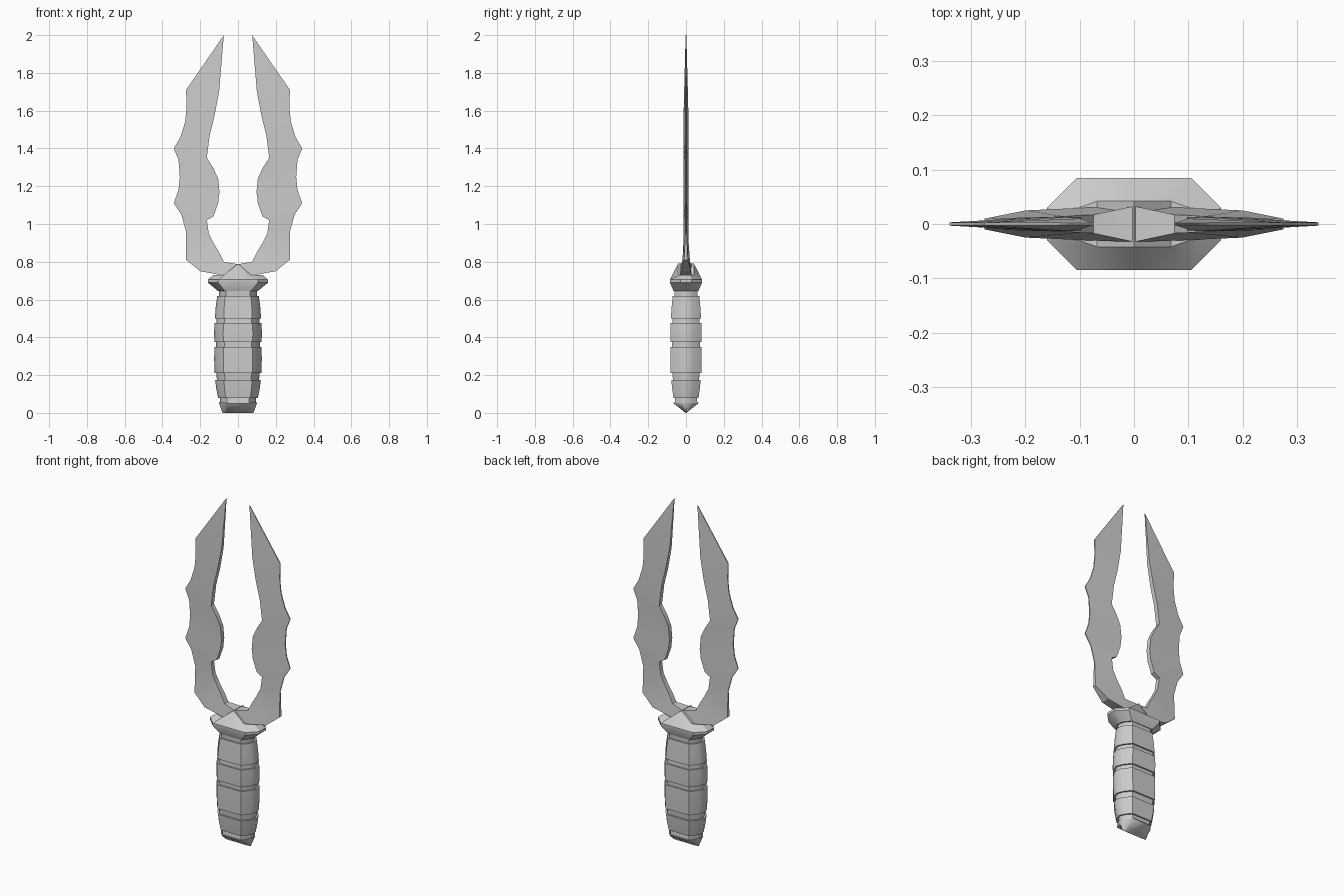
import bpy
import bmesh
import math

cube = bpy.data.objects.get("Cube")
if cube:
    bpy.data.objects.remove(cube, do_unlink=True)

# One plain grey for the whole weapon
GREY = (0.6, 0.6, 0.6, 1)
steel = bpy.data.materials.new("grey_steel")
steel.use_nodes = True
steel.diffuse_color = GREY
steel.node_tree.nodes["Principled BSDF"].inputs["Base Color"].default_value = GREY


def finish(name, bm, angle):
    """Turn a bmesh into a named, shaded object."""
    bmesh.ops.recalc_face_normals(bm, faces=bm.faces)
    mesh = bpy.data.meshes.new(name)
    bm.to_mesh(mesh)
    bm.free()
    mesh.materials.append(steel)
    obj = bpy.data.objects.new(name, mesh)
    bpy.context.collection.objects.link(obj)
    bpy.ops.object.select_all(action="DESELECT")
    obj.select_set(True)
    bpy.context.view_layer.objects.active = obj
    bpy.ops.object.shade_smooth_by_angle(angle=math.radians(angle))
    return obj


def loft(bm, rings):
    """Skin closed rings of points; returns the vertex rings."""
    loops = [[bm.verts.new(p) for p in ring] for ring in rings]
    for low, high in zip(loops, loops[1:]):
        for i in range(len(low)):
            j = (i + 1) % len(low)
            bm.faces.new((low[i], low[j], high[j], high[i]))
    return loops


# Grip: flattened section, wedge-shaped butt, four bands parted by grooves
QUARTER = [(0.62, 1), (0.9, 0.45)]
SECTION = ([(x, -y) for x, y in QUARTER] + [(1, 0)]
           + [(x, y) for x, y in reversed(QUARTER)]
           + [(-x, y) for x, y in QUARTER] + [(-1, 0)]
           + [(-x, -y) for x, y in reversed(QUARTER)])
GROOVE = 0.009
BANDS = [  # start, end, half width and half depth at each end
    (0.08, 0.175, 0.105, 0.066, 0.121, 0.078),
    (0.21, 0.35, 0.123, 0.081, 0.125, 0.082),
    (0.375, 0.475, 0.125, 0.082, 0.124, 0.082),
    (0.5, 0.62, 0.122, 0.08, 0.11, 0.07),
]
profile = [(0, 0.082, 0.002), (0.05, 0.1, 0.065), (0.055, 0.1, 0.065),
           (0.055, 0.095, 0.06)]
for z0, z1, w0, d0, w1, d1 in BANDS:
    middle = ((z0 + z1) / 2, (w0 + w1) / 2 + 0.002, (d0 + d1) / 2 + 0.001)
    profile += [(z0, w0 - GROOVE, d0 - GROOVE), (z0, w0, d0), middle,
                (z1, w1, d1), (z1, w1 - GROOVE, d1 - GROOVE)]
profile.append((0.66, 0.1, 0.063))

bm = bmesh.new()
rings = loft(bm, [[(x * w, y * d, z) for x, y in SECTION] for z, w, d in profile])
bm.faces.new(rings[0])
bm.faces.new(rings[-1])
finish("grip", bm, 45)


# Guard: bevelled collar rising to a peak in the middle
def guard_ring(side, side_y, corner, depth, z, peak):
    half = [(corner, -depth, z), (side, -side_y, z), (side, side_y, z), (corner, depth, z)]
    other = [(-x, -y, h) for x, y, h in half]
    return [(0, -depth, peak)] + half + [(0, depth, peak)] + other


bm = bmesh.new()
rings = loft(bm, [
    guard_ring(0.105, 0.02, 0.07, 0.066, 0.645, 0.645),
    guard_ring(0.16, 0.03, 0.105, 0.085, 0.69, 0.69),
    guard_ring(0.16, 0.03, 0.105, 0.085, 0.705, 0.705),
    guard_ring(0.13, 0.02, 0.068, 0.042, 0.73, 0.79),
])
bm.faces.new(rings[0])
top = rings[-1]
for strip in ((0, 1, 4, 5), (1, 2, 3, 4), (0, 5, 6, 9), (9, 6, 7, 8)):
    bm.faces.new([top[i] for i in strip])
finish("guard", bm, 30)

# Twin blades: pairs of inner and outer edge points from the root to the tip
ROWS = [
    (0, 0.787, 0, 0.72), (0.075, 0.80, 0.09, 0.73),
    (0.1, 0.85, 0.2, 0.75), (0.13, 0.9, 0.275, 0.81),
    (0.155, 0.95, 0.275, 0.96), (0.165, 1.02, 0.3, 1.05),
    (0.13, 1.04, 0.34, 1.11), (0.105, 1.11, 0.315, 1.18),
    (0.098, 1.17, 0.308, 1.25), (0.105, 1.24, 0.315, 1.34),
    (0.13, 1.295, 0.34, 1.4), (0.165, 1.35, 0.305, 1.46),
    (0.15, 1.47, 0.28, 1.54), (0.125, 1.57, 0.272, 1.62),
    (0.1, 1.7, 0.275, 1.71), (0.075, 2, 0.078, 1.995),
]
ROOT = [(0.033, 0.033), (0.017, 0.03), (0.016, 0.025), (0.014, 0.01)]

sections = []
for i, (xi, zi, xo, zo) in enumerate(ROWS):
    if i < len(ROOT):
        ti, to = ROOT[i]
    else:
        ti, to = (0.013 if zi < 1.6 else 0.01), 0.003
    if i == len(ROWS) - 1:
        ti = to = 0.002
    sections.append([(xi, -ti, zi), (xo, -to, zo), (xo, to, zo), (xi, ti, zi)])

bm = bmesh.new()
rings = loft(bm, sections)
bm.faces.new(rings[-1])
blades = finish("twin_blades", bm, 25)
mirror = blades.modifiers.new("mirror", "MIRROR")
mirror.use_axis[0] = True
